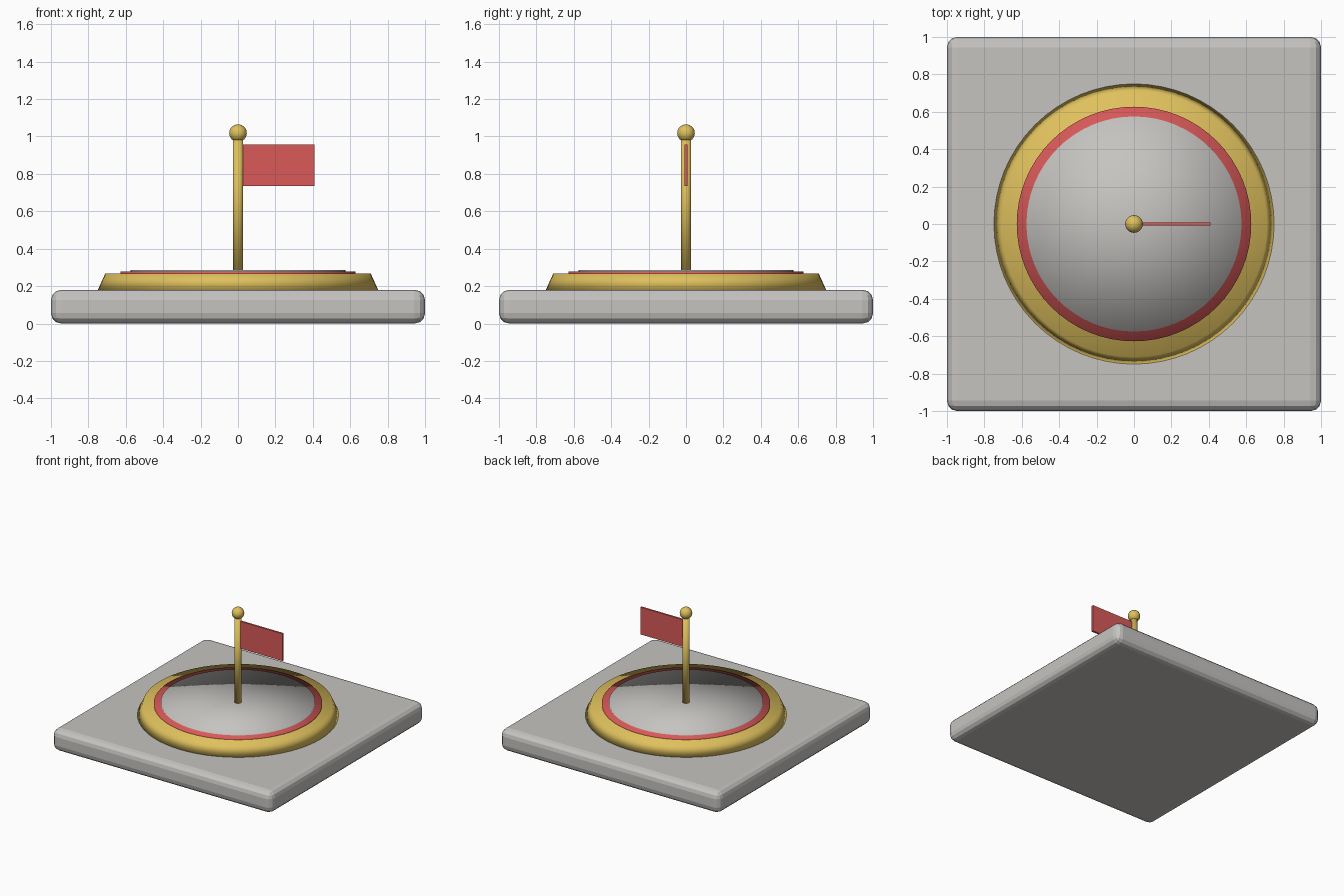
import bpy

default = bpy.data.objects.get("Cube")
if default:
    bpy.data.objects.remove(default, do_unlink=True)


def make_material(name, rgb):
    mat = bpy.data.materials.new(name)
    mat.use_nodes = True
    color = (*rgb, 1.0)
    mat.diffuse_color = color
    mat.node_tree.nodes["Principled BSDF"].inputs["Base Color"].default_value = color
    return mat


stone = make_material("stone_grey", (0.56, 0.55, 0.53))
gold = make_material("gold", (0.74, 0.53, 0.11))
red = make_material("red", (0.7, 0.1, 0.1))


def finish(name, mat, smooth=False):
    obj = bpy.context.object
    obj.name = name
    obj.data.materials.append(mat)
    if smooth:
        bpy.ops.object.shade_smooth()
    return obj


def box(name, mat, low, high):
    center = [(a + b) / 2 for a, b in zip(low, high)]
    bpy.ops.mesh.primitive_cube_add(size=1, location=center)
    obj = finish(name, mat)
    obj.scale = [b - a for a, b in zip(low, high)]
    bpy.ops.object.transform_apply(location=False, rotation=False, scale=True)
    return obj


def round_part(name, mat, r_bottom, r_top, z_low, z_high, sides=64):
    # Fan caps blend the rim softly into the middle
    bpy.ops.mesh.primitive_cone_add(
        vertices=sides, radius1=r_bottom, radius2=r_top, depth=z_high - z_low,
        end_fill_type='TRIFAN', location=(0, 0, (z_low + z_high) / 2))
    return finish(name, mat, smooth=True)


# Square slab with rounded edges
slab = box("base_slab", stone, (-1, -1, 0), (1, 1, 0.18))
bevel = slab.modifiers.new("rounded_edges", 'BEVEL')
bevel.width = 0.055
bevel.segments = 3

# Stacked round plinth
round_part("plinth_rim", gold, 0.75, 0.71, 0.178, 0.267)
round_part("red_ring", red, 0.627, 0.627, 0.255, 0.279)
round_part("plinth_top", stone, 0.575, 0.575, 0.26, 0.287)

# Flagpole with ball
round_part("flagpole", gold, 0.028, 0.028, 0.28, 1.0, sides=24)
bpy.ops.mesh.primitive_uv_sphere_add(segments=24, ring_count=12, radius=0.047,
                                     location=(0, 0, 1.018))
finish("pole_ball", gold, smooth=True)

# Flag flying to the left
box("flag", red, (0.02, -0.008, 0.735), (0.41, 0.008, 0.958))
